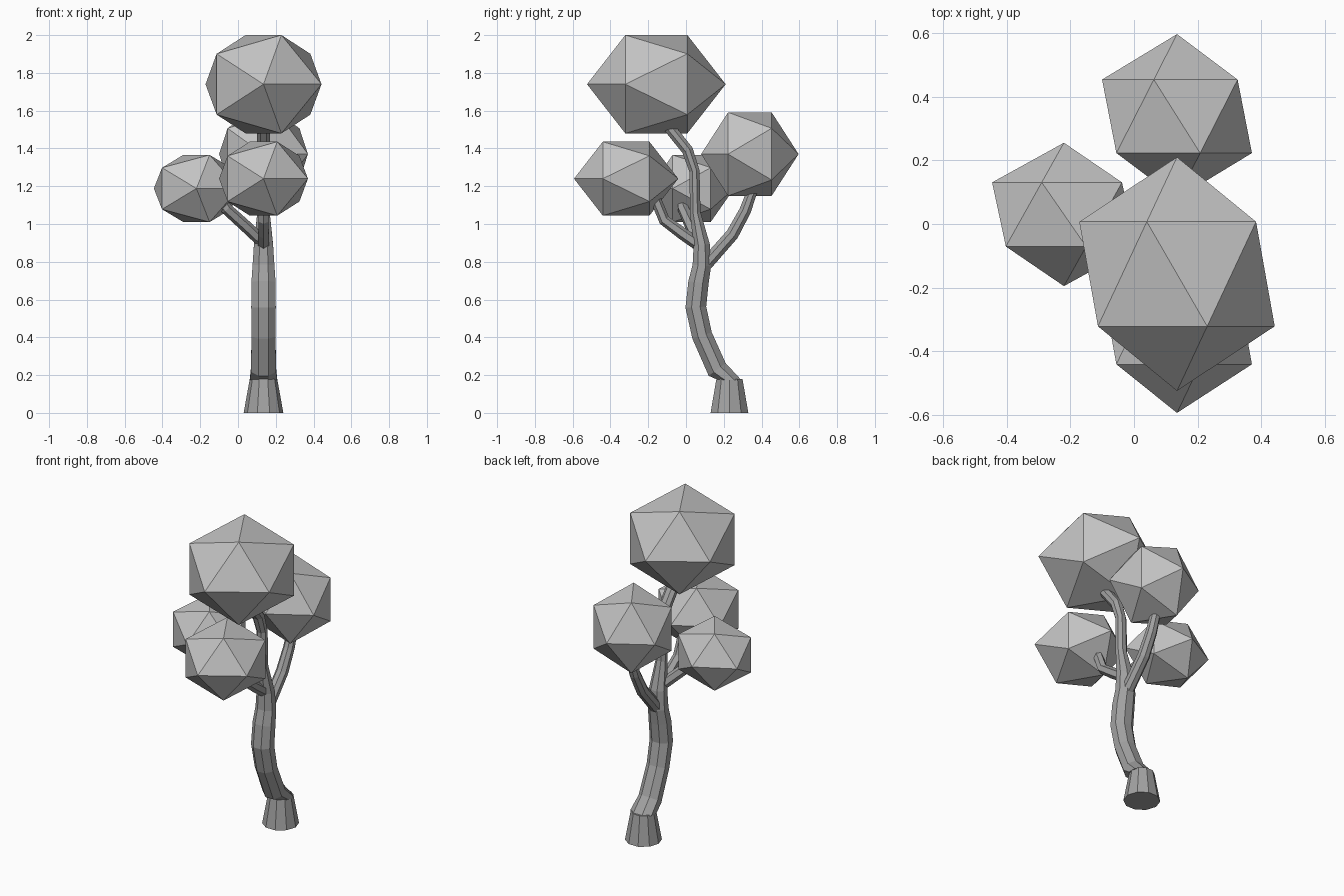
import bpy, bmesh, math
from mathutils import Vector

old = bpy.data.objects.get("Cube")
if old:
    bpy.data.objects.remove(old, do_unlink=True)


def material(name, grey):
    m = bpy.data.materials.new(name)
    m.use_nodes = True
    col = (grey, grey, grey, 1)
    m.diffuse_color = col
    m.node_tree.nodes["Principled BSDF"].inputs["Base Color"].default_value = col
    return m


LEAF = material("light grey leaves", 0.55)
BARK = material("mid grey bark", 0.36)


def finish(name, bm, mat):
    bmesh.ops.recalc_face_normals(bm, faces=bm.faces)
    me = bpy.data.meshes.new(name)
    bm.to_mesh(me)
    bm.free()
    me.materials.append(mat)
    ob = bpy.data.objects.new(name, me)
    bpy.context.collection.objects.link(ob)
    return ob


def crown(name, centre, radii):
    """Stretched icosahedron with its poles along y."""
    bm = bmesh.new()
    pts = [Vector((0, -1, 0)), Vector((0, 1, 0))]
    h = 1 / math.sqrt(5)
    for i in range(5):
        a = math.tau * i / 5
        p = Vector((2 * h * math.cos(a), -h, 2 * h * math.sin(a)))
        pts += [p, -p]
    for p in pts:
        bm.verts.new([c + r * v for c, r, v in zip(centre, radii, p)])
    bmesh.ops.convex_hull(bm, input=bm.verts)
    return finish(name, bm, LEAF)


def limb(name, path, side=(1, 0, 0), sides=8, stretch=1.0, flat_start=False):
    """Tapered tube through (x, y, z, radius) points; side fixes the roll."""
    bm = bmesh.new()
    pts = [Vector(p[:3]) for p in path]
    rings = []
    for i, p in enumerate(pts):
        t = Vector((0, 0, 0))
        if i > 0:
            t += (p - pts[i - 1]).normalized()
        if i < len(pts) - 1:
            t += (pts[i + 1] - p).normalized()
        if i == 0 and flat_start:
            t = Vector((0, 0, 1))
        t.normalize()
        u = Vector(side)
        u = (u - t * u.dot(t)).normalized()
        v = t.cross(u)
        r = path[i][3] / math.cos(math.pi / sides)
        angles = [math.tau * (k + 0.5) / sides for k in range(sides)]
        rings.append([bm.verts.new(p + u * r * stretch * math.cos(a) + v * r * math.sin(a))
                      for a in angles])
    for a, b in zip(rings, rings[1:]):
        for k in range(sides):
            n = (k + 1) % sides
            bm.faces.new((a[k], a[n], b[n], b[k]))
    bm.faces.new(rings[0][::-1])
    bm.faces.new(rings[-1])
    return finish(name, bm, BARK)


X = 0.135  # plane of the trunk

# Flared foot and curved trunk
limb("trunk_foot", [(X, 0.23, 0, 0.1), (X, 0.23, 0.18, 0.069)],
     side=(0, 1, 0), sides=10)
trunk = [(0.23, 0.175, 0.062), (0.165, 0.23, 0.056), (0.085, 0.41, 0.054),
         (0.052, 0.56, 0.055), (0.066, 0.69, 0.054), (0.084, 0.78, 0.049),
         (0.083, 0.89, 0.043), (0.049, 1.06, 0.028), (0.045, 1.28, 0.027),
         (0.008, 1.39, 0.03), (-0.08, 1.5, 0.03), (-0.11, 1.54, 0.03)]
limb("trunk", [(X, y, z, r) for y, z, r in trunk], stretch=1.18, flat_start=True)

# Branches
front = [(0.08, 0.88, 0.028), (-0.02, 0.95, 0.028), (-0.115, 1.02, 0.026),
         (-0.16, 1.13, 0.025)]
limb("front_branch", [(X, y, z, r) for y, z, r in front], sides=6)
back = [(0.09, 0.77, 0.035), (0.13, 0.815, 0.035), (0.245, 0.945, 0.034),
        (0.313, 1.07, 0.031), (0.36, 1.2, 0.027)]
limb("back_branch", [(X, y, z, r) for y, z, r in back])
limb("right_branch", [(X, 0.07, 0.9, 0.028), (0.05, 0.03, 0.98, 0.028),
                      (-0.06, -0.015, 1.08, 0.027), (-0.1, -0.015, 1.14, 0.026)],
     side=(0, 1, 0), sides=6)

# Foliage
crown("top_crown", (X, -0.157, 1.74), (0.343, 0.367, 0.306))
crown("back_crown", (X, 0.338, 1.37), (0.263, 0.258, 0.26))
crown("front_crown", (X, -0.317, 1.24), (0.263, 0.276, 0.23))
crown("right_crown", (-0.22, 0.03, 1.188), (0.252, 0.225, 0.209))
